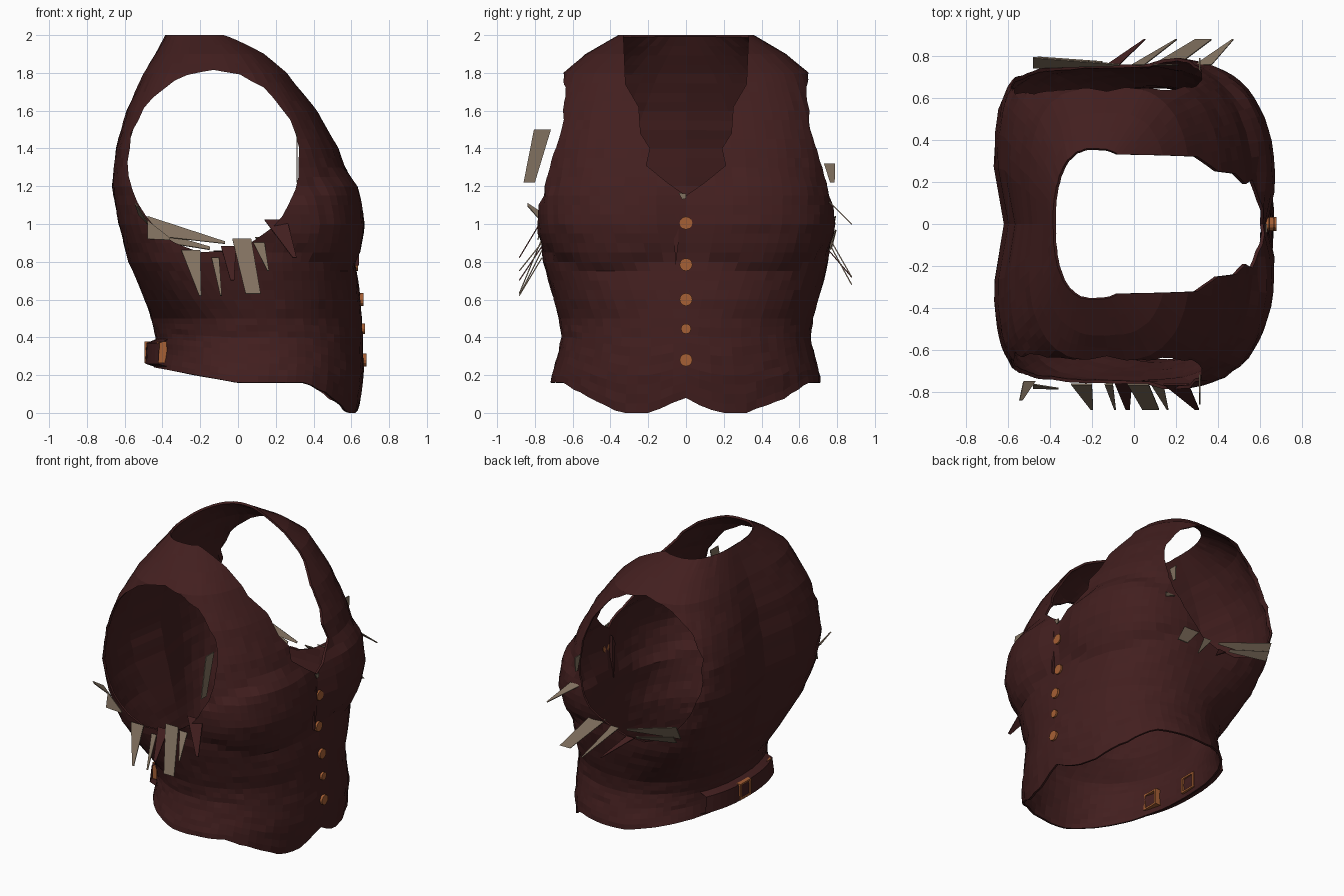
import bpy, bmesh, math, random
from mathutils import Vector

random.seed(4)
if "Cube" in bpy.data.objects:
    bpy.data.objects.remove(bpy.data.objects["Cube"])


def material(name, rgb):
    m = bpy.data.materials.new(name)
    m.use_nodes = True
    m.diffuse_color = (*rgb, 1)
    m.node_tree.nodes["Principled BSDF"].inputs["Base Color"].default_value = (*rgb, 1)
    return m


BROWN = material("dark brown cloth", (0.055, 0.0135, 0.0135))
TAN = material("tan lining", (0.22, 0.165, 0.115))
COPPER = material("copper", (0.38, 0.115, 0.035))


def make(name, bm, mat):
    me = bpy.data.meshes.new(name)
    bm.to_mesh(me)
    bm.free()
    ob = bpy.data.objects.new(name, me)
    bpy.context.scene.collection.objects.link(ob)
    if mat:
        me.materials.append(mat)
    return ob


def prism(name, points, axis, lo, hi, mat=None):
    """Extrude a closed outline along an axis (0 = x, 1 = y)."""
    bm = bmesh.new()
    rings = []
    for d in (lo, hi):
        rings.append([bm.verts.new((d, a, b) if axis == 0 else (a, d, b)) for a, b in points])
    n = len(points)
    bm.faces.new(rings[0])
    bm.faces.new(rings[1])
    for i in range(n):
        j = (i + 1) % n
        bm.faces.new((rings[0][i], rings[0][j], rings[1][j], rings[1][i]))
    bmesh.ops.recalc_face_normals(bm, faces=bm.faces)
    return make(name, bm, mat)


# Body profile: height, front x, back x, half width
PROFILE = [
    (0.0, 0.64, -0.46, 0.73), (0.2, 0.665, -0.45, 0.71), (0.3, 0.665, -0.435, 0.68),
    (0.4, 0.66, -0.435, 0.66), (0.5, 0.655, -0.46, 0.672),
    (0.6, 0.65, -0.505, 0.70), (0.8, 0.62, -0.585, 0.755), (1.0, 0.63, -0.635, 0.775),
    (1.2, 0.61, -0.67, 0.79), (1.4, 0.535, -0.65, 0.765), (1.6, 0.425, -0.595, 0.72),
    (1.8, 0.275, -0.505, 0.65), (1.9, 0.165, -0.445, 0.53), (2.0, 0.0, -0.385, 0.36)]


def section(z):
    for a, b in zip(PROFILE, PROFILE[1:]):
        if z <= b[0]:
            t = (z - a[0]) / (b[0] - a[0])
            return [p + (q - p) * t for p, q in zip(a[1:], b[1:])]
    return PROFILE[-1][1:]


def power(v, e):
    return math.copysign(abs(v) ** e, v)


def body_point(angle, z):
    front, back, half = section(z)
    mid = (front + back) / 2
    c, s = math.cos(angle), math.sin(angle)
    # Oval waist, boxier chest, back rounding off again at the collar
    chest = min(1, max(0, (z - 0.5) / 0.5))
    collar = max(0, (z - 1.5) / 0.5)
    n = 2.1 + 0.9 * chest if c > 0 else 2.25 + 2.35 * chest - 2.2 * collar
    x = mid + (front - mid) * power(c, 2 / n)
    y = half * power(s, 2 / n)
    if c > 0:
        # Bust fullness with a crease underneath
        d = ((abs(y) - 0.41) / 0.4) ** 2 + ((z - 1.02) / 0.25) ** 2
        push = 0.075 * max(0, 1 - d) ** 0.4
        x += push * 0.65
        y += push * 0.5 * s
    elif z > 0.5:
        # Hollow along the spine
        x += 0.05 * math.exp(-(y / 0.16) ** 2) * min(1, (z - 0.5) * 3, (2 - z) * 2)
    return x, y


def hem(x, y):
    h = 0.16 - 0.18 * min(x, 0)
    if x > 0.38:
        h -= 0.185 * ((x - 0.38) / 0.27) ** 1.1
        h += 0.12 * max(0, 1 - abs(y) / 0.22) + random.uniform(-0.008, 0.008)
    return max(h, 0)


# Vest body: lofted rings, thickened, then opened at arms and neck
SEG, ROWS = 72, 40
bm = bmesh.new()
hems = [hem(*body_point(math.tau * j / SEG, 0.2)) for j in range(SEG)]
grid = []
for i in range(ROWS + 1):
    ring = []
    for j in range(SEG):
        z = 2 * i / ROWS
        if z < 0.5:
            z = hems[j] + z * (0.5 - hems[j]) / 0.5
        x, y = body_point(math.tau * j / SEG, z)
        k = 1 + random.uniform(-0.005, 0.005)
        ring.append(bm.verts.new((x * k, y * k, z)))
    grid.append(ring)
for i in range(ROWS):
    for j in range(SEG):
        k = (j + 1) % SEG
        bm.faces.new((grid[i][j], grid[i][k], grid[i + 1][k], grid[i + 1][j]))
vest = make("vest_body", bm, BROWN)
solid = vest.modifiers.new("thickness", "SOLIDIFY")
solid.thickness = 0.015
solid.offset = -1

arm_outline = []
for i in range(40):
    a = math.tau * i / 40
    r = random.uniform(0.99, 1.02)
    arm_outline.append((-0.13 + 0.45 * r * math.cos(a), 1.33 + 0.48 * r * math.sin(a)))
side = [(0.1, 1.22), (0.21, 1.31), (0.19, 1.4), (0.24, 1.48), (0.25, 1.62), (0.32, 1.74), (0.34, 2.2)]
neck_outline = [(0, 1.15)] + side + [(-y, z) for y, z in reversed(side)]
cutters = [prism("right_arm_cutter", arm_outline, 1, -1.2, -0.3),
           prism("left_arm_cutter", arm_outline, 1, 0.3, 1.2),
           prism("neck_cutter", neck_outline, 0, -0.12, 1.2)]

for cutter in cutters:
    cutter.hide_render = True
    mod = vest.modifiers.new("opening", "BOOLEAN")
    mod.operation = "DIFFERENCE"
    mod.solver = "EXACT"
    mod.object = cutter
bpy.context.view_layer.objects.active = vest
for mod in list(vest.modifiers):
    bpy.ops.object.modifier_apply(modifier=mod.name)
for cutter in cutters:
    bpy.data.objects.remove(cutter)

# Front buttons
for i, z in enumerate((0.28, 0.445, 0.6, 0.785, 1.005)):
    x = body_point(0, z)[0]
    r = 0.034 if i != 1 else 0.027
    outline = [(r * math.cos(math.tau * k / 12), z + r * math.sin(math.tau * k / 12)) for k in range(12)]
    prism(f"button_{i + 1}", outline, 0, x - 0.01, x + 0.014, COPPER)

# Small cloth fold beside the top buttons, and lining showing at the neck point
prism("front_fold", [(-0.055, 0.78), (-0.04, 0.9), (-0.04, 1.08), (-0.07, 1.02)], 0, 0.6, 0.64, BROWN)
prism("neck_lining", [(-0.04, 1.165), (-0.02, 1.13), (0.0, 1.135), (0.0, 1.16)], 0, 0.625, 0.632, TAN)

# Cinch strap and buckles at the back waist
bm = bmesh.new()
strap = []
for k in range(13):
    a = math.pi + (k - 6) * 0.09
    for dz, out in ((-0.075, 0.0), (-0.06, 0.05), (0.05, 0.05), (0.07, 0.0)):
        z = 0.32 + dz
        x, y = body_point(a, z)
        strap.append(bm.verts.new((x - out, y, z)))
for k in range(12):
    for r in range(3):
        p = 4 * k + r
        bm.faces.new((strap[p], strap[p + 1], strap[p + 5], strap[p + 4]))
bmesh.ops.recalc_face_normals(bm, faces=bm.faces)
make("back_strap", bm, BROWN)


def buckle(name, cy, x0, x1):
    for part, ya, yb, za, zb in (("top", -0.06, 0.06, 0.365, 0.377), ("bottom", -0.06, 0.06, 0.265, 0.277),
                                 ("left", -0.06, -0.045, 0.265, 0.377), ("right", 0.045, 0.06, 0.265, 0.377)):
        prism(f"{name}_{part}", [(cy + ya, za), (cy + yb, za), (cy + yb, zb), (cy + ya, zb)], 0, x0, x1, COPPER)


buckle("middle_buckle", 0.04, -0.495, -0.41)
buckle("side_buckle", -0.28, -0.43, -0.365)


# Torn lining strips hanging around the armholes
def strip(name, root, tip, w0, w1, mat, across=(1, 0, 0)):
    bm = bmesh.new()
    root, tip, across = Vector(root), Vector(tip), Vector(across)
    bm.faces.new([bm.verts.new(p) for p in (root - across * w0, root + across * w0,
                                            tip + across * w1, tip - across * w1)])
    ob = make(name, bm, mat)
    mod = ob.modifiers.new("thickness", "SOLIDIFY")
    mod.thickness = 0.006


RIGHT = [(-0.25, 0.86, -0.2, 0.62, 0.05, 0.006, TAN), (-0.12, 0.82, -0.09, 0.62, 0.02, 0.004, TAN),
         (0.02, 0.92, 0.08, 0.63, 0.05, 0.04, TAN), (0.11, 0.9, 0.16, 0.75, 0.03, 0.004, TAN),
         (-0.05, 0.88, -0.03, 0.7, 0.04, 0.01, BROWN), (0.2, 1.02, 0.3, 0.82, 0.06, 0.01, BROWN)]
LEFT = [(0.02, 0.9, 0.2, 0.68, 0.03, 0.004, TAN), (0.15, 0.93, 0.33, 0.72, 0.06, 0.04, TAN),
        (0.33, 1.12, 0.47, 1.0, 0.04, 0.004, TAN), (-0.1, 0.86, 0.05, 0.72, 0.03, 0.004, BROWN)]
for label, sign, rows in (("right", -1, RIGHT), ("left", 1, LEFT)):
    for i, (x0, z0, x1, z1, w0, w1, mat) in enumerate(rows):
        strip(f"{label}_lining_strip_{i + 1}", (x0, sign * 0.76, z0), (x1, sign * 0.88, z1), w0, w1, mat)

# Lining along the rear edge of each armhole
strip("left_rear_lining", (-0.48, 0.77, 0.99), (-0.07, 0.76, 0.9), 0.05, 0.006, TAN, (0, 0.5, 1))
strip("left_low_lining", (-0.46, 0.78, 0.94), (-0.15, 0.77, 0.87), 0.035, 0.01, TAN, (0, 0.5, 0.8))
strip("right_rear_lining", (-0.5, -0.75, 1.02), (-0.54, -0.84, 1.1), 0.04, 0.01, TAN, (0.7, 0, -0.7))
strip("right_low_lining", (-0.48, -0.77, 0.97), (-0.36, -0.78, 0.92), 0.05, 0.006, TAN, (0, 0.2, 1))

# Lining flaps standing out from the front edge of each armhole
strip("right_front_flap", (0.31, -0.76, 1.5), (0.31, -0.83, 1.22), 0.045, 0.03, TAN, (0, 1, 0))
strip("left_front_flap", (0.31, 0.76, 1.32), (0.31, 0.775, 1.22), 0.03, 0.012, TAN, (0, 1, 0))
